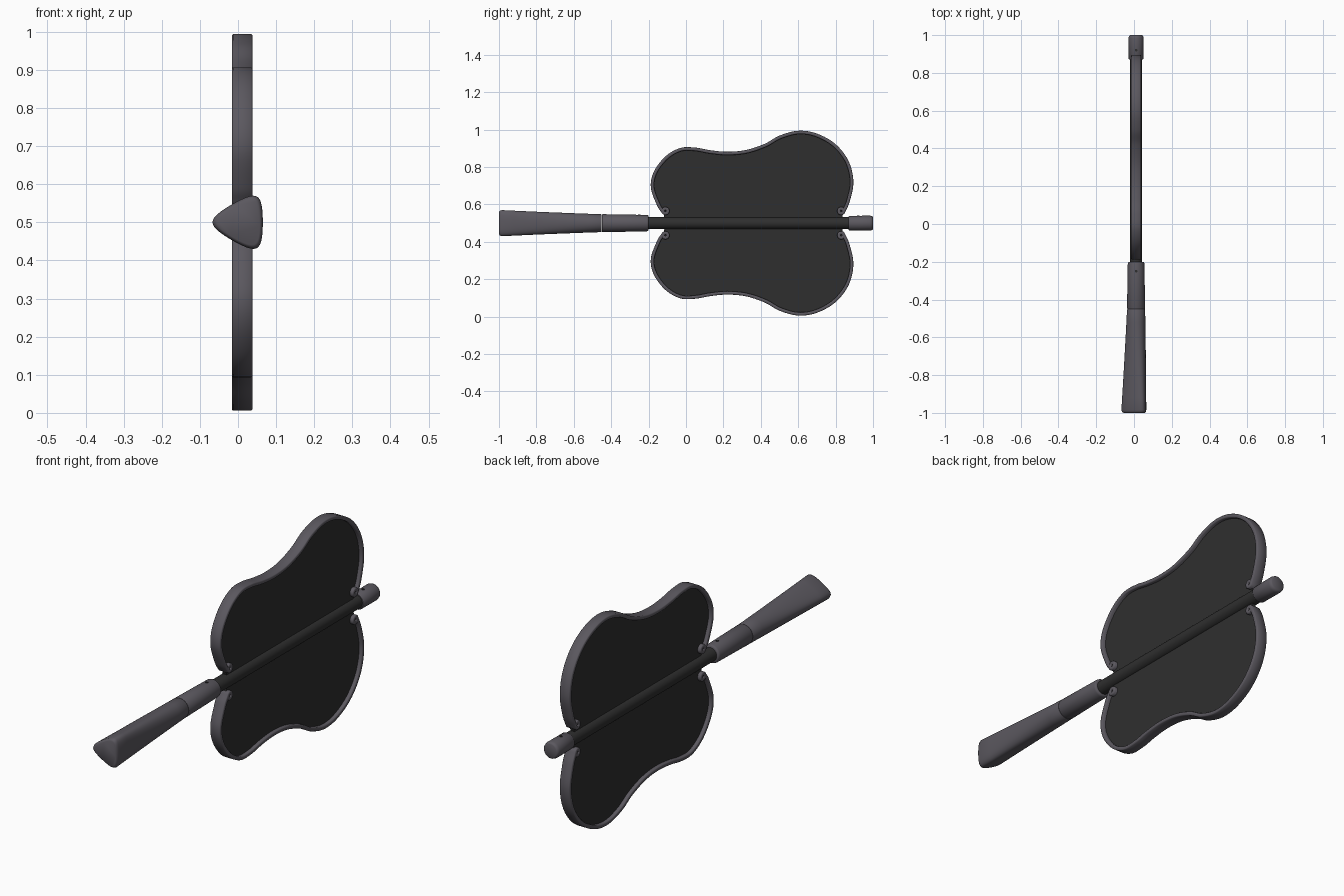
import bpy, bmesh, math
from mathutils import Vector

if "Cube" in bpy.data.objects:
    bpy.data.objects.remove(bpy.data.objects["Cube"], do_unlink=True)

CX = 0.011          # middle of the fan across its thickness
MID = 0.5           # height of the handle axis


def material(name, colour):
    m = bpy.data.materials.new(name)
    m.use_nodes = True
    m.diffuse_color = colour
    bsdf = m.node_tree.nodes["Principled BSDF"]
    bsdf.inputs["Base Color"].default_value = colour
    bsdf.inputs["Roughness"].default_value = 0.7
    return m


grey = material("warm grey", (0.105, 0.098, 0.115, 1))
black = material("soft black", (0.028, 0.028, 0.028, 1))


def finish(name, bm, mat, mirrored=False):
    bmesh.ops.recalc_face_normals(bm, faces=bm.faces)
    mesh = bpy.data.meshes.new(name)
    bm.to_mesh(mesh)
    bm.free()
    mesh.materials.append(mat)
    ob = bpy.data.objects.new(name, mesh)
    ob.location = (CX, 0, MID)
    bpy.context.collection.objects.link(ob)
    if mirrored:
        mod = ob.modifiers.new("Mirror", 'MIRROR')
        mod.use_axis = (False, False, True)
        mod.use_mirror_merge = False
    bpy.ops.object.select_all(action='DESELECT')
    ob.select_set(True)
    bpy.context.view_layer.objects.active = ob
    bpy.ops.object.shade_smooth_by_angle(angle=math.radians(50))
    return ob


def skin(bm, rings):
    """Join closed rings of points into a capped tube."""
    loops = [[bm.verts.new(p) for p in ring] for ring in rings]
    for a, b in zip(loops, loops[1:]):
        for i in range(len(a)):
            j = (i + 1) % len(a)
            bm.faces.new((a[i], a[j], b[j], b[i]))
    bm.faces.new(loops[0])
    bm.faces.new(loops[-1])


def bar(name, sections, mat, n=48):
    """Loft along y; sections are (y, radius, how triangular)."""
    rings = []
    for y, r, k in sections:
        angles = [math.tau * i / n for i in range(n)]
        rings.append([(r * (math.cos(t) - k * math.cos(2 * t)), y,
                       r * (math.sin(t) + k * math.sin(2 * t))) for t in angles])
    bm = bmesh.new()
    skin(bm, rings)
    return finish(name, bm, mat)


def smooth_path(pts, steps=8):
    """Catmull-Rom curve through the points."""
    pts = [Vector(p) for p in pts]
    ext = [2 * pts[0] - pts[1]] + pts + [2 * pts[-1] - pts[-2]]
    out = []
    for a, b, c, d in zip(ext, ext[1:], ext[2:], ext[3:]):
        for s in range(steps):
            t = s / steps
            out.append(0.5 * (2 * b + (c - a) * t + (2 * a - 5 * b + 4 * c - d) * t ** 2
                              + (3 * b - a - 3 * c + d) * t ** 3))
    return out + [pts[-1]]


def curl(cy, cz, start, turn, r=0.022, n=28):
    return [Vector((cy + r * math.cos(math.radians(start + turn * i / n)),
                    cz + r * math.sin(math.radians(start + turn * i / n))))
            for i in range(n + 1)]


def inward(path):
    """Unit vectors to the right of travel, towards the panel."""
    out = []
    for i in range(len(path)):
        d = (path[min(i + 1, len(path) - 1)] - path[max(i - 1, 0)]).normalized()
        out.append(Vector((d.y, -d.x)))
    return out


# Upper lobe outline (y, height above the axis), with a curl at each end
left_curl = curl(-0.11, 0.065, 215, 330)[::-1]
right_curl = curl(0.83, 0.065, 325, -330)
outline = smooth_path([
    left_curl[-1], (-0.155, 0.095), (-0.188, 0.19), (-0.172, 0.275), (-0.11, 0.357),
    (-0.03, 0.402), (0.05, 0.404), (0.13, 0.39), (0.22, 0.382), (0.32, 0.391),
    (0.42, 0.424), (0.5, 0.468), (0.6, 0.494), (0.7, 0.479), (0.8, 0.422),
    (0.87, 0.33), (0.895, 0.22), (0.875, 0.115), right_curl[0]])

# Rim: soft-cornered strip swept round the outline and into the curls
path = left_curl[:-1] + outline + right_curl[1:]
W, T, B = 0.0265, 0.018, 0.003
profile = [(-W, B), (-W + B, 0), (W - B, 0), (W, B),
           (W, T - B), (W - B, T), (B - W, T), (-W, T - B)]
bm = bmesh.new()
skin(bm, [[(x, (p + n * o).x, (p + n * o).y) for x, o in profile]
          for p, n in zip(path, inward(path))])
finish("fan_rim", bm, grey, mirrored=True)

# Panel: thin sheet from the rim to the rod
edge = [p + n * T / 2 for p, n in zip(outline, inward(outline))]
edge += [Vector((0.83, 0)), Vector((-0.11, 0))]
bm = bmesh.new()
skin(bm, [[(x, p.x, p.y) for p in edge] for x in (-0.01, 0.01)])
finish("fan_panel", bm, black, mirrored=True)

# Rod, end cap and handle
bar("centre_rod", [(-0.22, 0.032, 0), (0.89, 0.032, 0)], black)
bar("end_cap", [(0.87, 0.036, 0), (0.874, 0.039, 0), (0.985, 0.04, 0),
                (0.996, 0.037, 0), (1.0, 0.031, 0)], grey)
bar("handle_collar", [(-0.45, 0.046, 0), (-0.446, 0.048, 0), (-0.21, 0.044, 0),
                      (-0.203, 0.042, 0), (-0.2, 0.038, 0)], grey)
grip = [(-1.0, 0.056, 0.18), (-0.996, 0.062, 0.18), (-0.985, 0.066, 0.18)]
for i in range(1, 9):
    t = i / 8
    grip.append((-0.985 + 0.53 * t, 0.066 - 0.018 * t, 0.18 * (1 - t)))
grip.append((-0.451, 0.046, 0))
bar("handle_grip", grip, grey)

# Small pins on top of the collar and cap
for name, y, z in (("collar_pin", -0.25, 0.0445), ("cap_pin", 0.92, 0.0395)):
    bm = bmesh.new()
    bmesh.ops.create_cone(bm, cap_ends=True, segments=12, radius1=0.007,
                          radius2=0.007, depth=0.004)
    bmesh.ops.translate(bm, verts=bm.verts, vec=(0, y, z))
    finish(name, bm, black)
